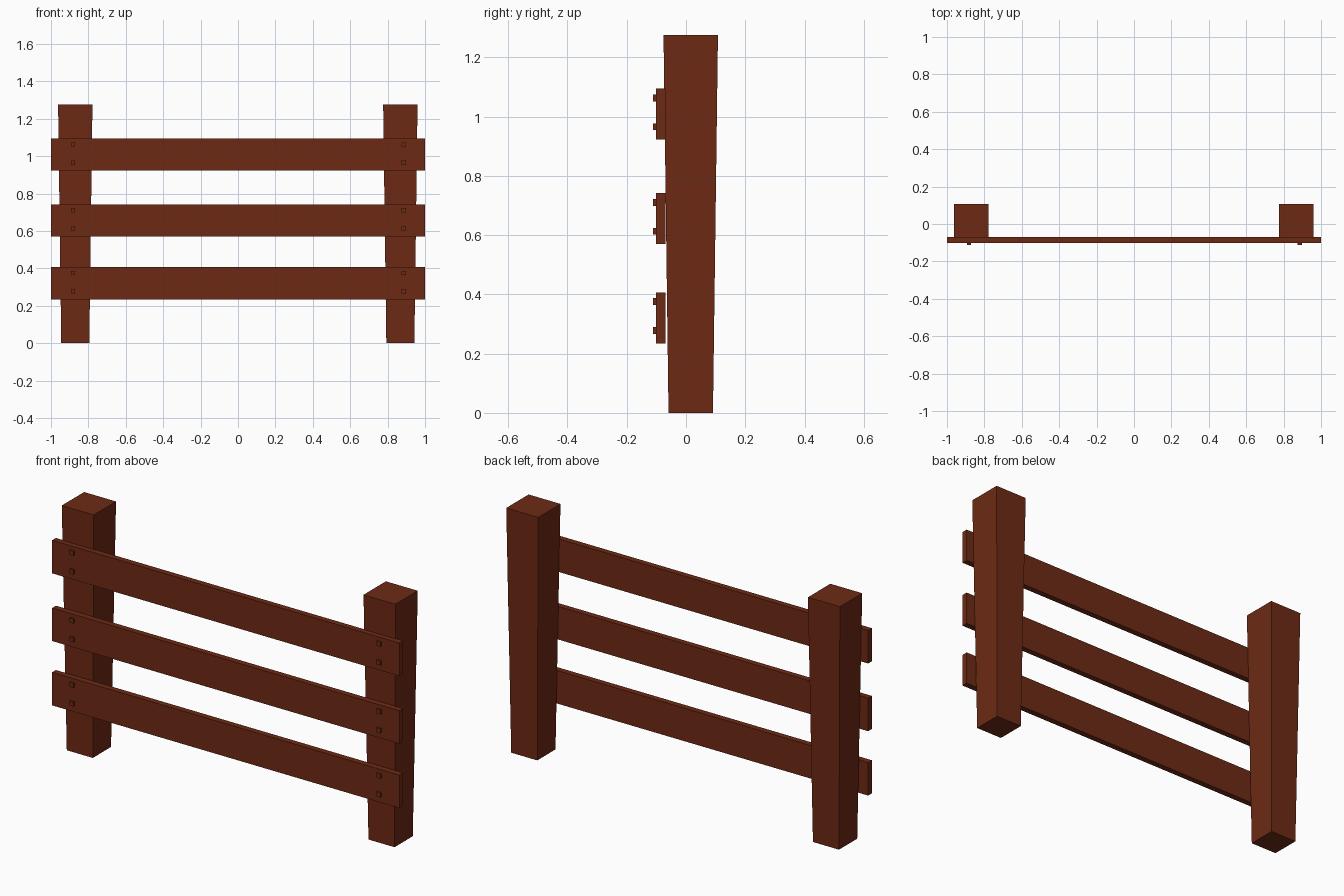
import bpy, bmesh

if "Cube" in bpy.data.objects:
    bpy.data.objects.remove(bpy.data.objects["Cube"])

wood = bpy.data.materials.new("wood")
wood.diffuse_color = (0.155, 0.023, 0.007, 1)
wood.use_nodes = True
wood.node_tree.nodes["Principled BSDF"].inputs["Base Color"].default_value = wood.diffuse_color


def box(name, lo, hi, flare=1.0):
    """Box between two corners; flare scales the top face about its centre."""
    bm = bmesh.new()
    bmesh.ops.create_cube(bm, size=1)
    for v in bm.verts:
        k = flare if v.co.z > 0 else 1.0
        v.co.x *= k
        v.co.y *= k
        for i in range(3):
            v.co[i] = (lo[i] + hi[i]) / 2 + v.co[i] * (hi[i] - lo[i])
    mesh = bpy.data.meshes.new(name)
    bm.to_mesh(mesh)
    bm.free()
    mesh.materials.append(wood)
    obj = bpy.data.objects.new(name, mesh)
    bpy.context.collection.objects.link(obj)
    return obj


# Posts, widening towards the top
for side, x in (("left", -0.87), ("right", 0.868)):
    box(f"{side}_post", (x - 0.075, -0.059, 0), (x + 0.075, 0.091, 1.276), 1.225)

# Rails, each with two square nail heads per end
for level, z in (("lower", 0.321), ("middle", 0.656), ("upper", 1.0085)):
    box(f"{level}_rail", (-1, -0.101, z - 0.086), (1, -0.07, z + 0.086))
    for side, x in (("left", -0.882), ("right", 0.886)):
        for row, dz in (("top", 0.0545), ("bottom", -0.043)):
            box(f"{level}_{side}_{row}_nail",
                (x - 0.0115, -0.111, z + dz - 0.0115),
                (x + 0.0115, -0.100, z + dz + 0.0115))
